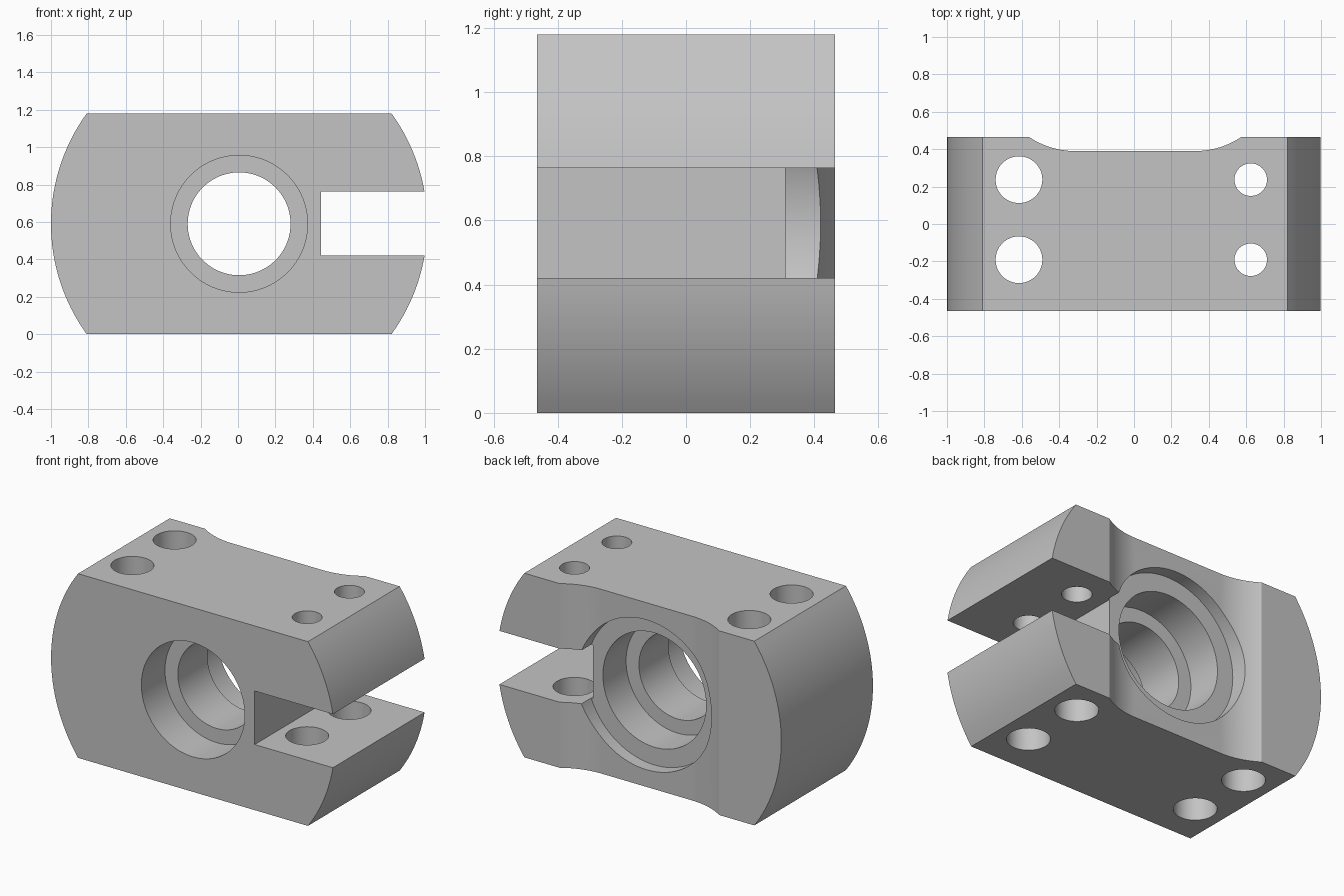
import bpy, bmesh, math
from mathutils import Matrix

cube = bpy.data.objects.get("Cube")
if cube:
    bpy.data.objects.remove(cube, do_unlink=True)

CX = 0.006            # axis of the bore and of the rounded ends
HEIGHT, DEPTH = 1.18, 0.464
MID = HEIGHT / 2
END_R = 1.006
SLOT_X, SLOT_LOW, SLOT_TOP = 0.443, 0.42, 0.763

grey = bpy.data.materials.new("machined_grey")
grey.use_nodes = True
colour = (0.55, 0.55, 0.55, 1)
grey.diffuse_color = colour
grey.node_tree.nodes["Principled BSDF"].inputs["Base Color"].default_value = colour


def finish(bm, name):
    bmesh.ops.recalc_face_normals(bm, faces=bm.faces)
    mesh = bpy.data.meshes.new(name)
    bm.to_mesh(mesh)
    bm.free()
    mesh.materials.append(grey)
    obj = bpy.data.objects.new(name, mesh)
    bpy.context.collection.objects.link(obj)
    return obj


def prism(name, points, direction):
    """Extrude a closed outline of 3D points along a direction."""
    bm = bmesh.new()
    face = bm.faces.new([bm.verts.new(p) for p in points])
    out = bmesh.ops.extrude_face_region(bm, geom=[face])
    moved = [v for v in out["geom"] if isinstance(v, bmesh.types.BMVert)]
    bmesh.ops.translate(bm, verts=moved, vec=direction)
    return finish(bm, name)


def lathe(name, steps, matrix, sides=96):
    """Solid of revolution around local z from (height, radius) steps."""
    bm = bmesh.new()
    rings = []
    for h, r in steps:
        rings.append([bm.verts.new((r * math.cos(math.tau * i / sides),
                                    r * math.sin(math.tau * i / sides), h))
                      for i in range(sides)])
    for a, b in zip(rings, rings[1:]):
        for i in range(sides):
            j = (i + 1) % sides
            bm.faces.new((a[i], a[j], b[j], b[i]))
    bm.faces.new(rings[0])
    bm.faces.new(rings[-1])
    bm.transform(matrix)
    return finish(bm, name)


def cut(target, cutter):
    cutter.hide_render = True
    mod = target.modifiers.new("cut", "BOOLEAN")
    mod.operation = "DIFFERENCE"
    mod.solver = "EXACT"
    mod.object = cutter
    bpy.context.view_layer.objects.active = target
    bpy.ops.object.modifier_apply(modifier=mod.name)
    bpy.data.objects.remove(cutter, do_unlink=True)


def end_arc(z_from, z_to, side, count):
    """Points along the rounded end between two heights."""
    a, b = (math.asin((z - MID) / END_R) for z in (z_from, z_to))
    angles = [a + (b - a) * i / count for i in range(count + 1)]
    return [(CX + side * END_R * math.cos(t), -DEPTH, MID + END_R * math.sin(t))
            for t in angles]


# Block with rounded ends and a slot open to one end
outline = (end_arc(0, SLOT_LOW, 1, 12)
           + [(SLOT_X, -DEPTH, SLOT_LOW), (SLOT_X, -DEPTH, SLOT_TOP)]
           + end_arc(SLOT_TOP, HEIGHT, 1, 12)
           + end_arc(HEIGHT, 0, -1, 32))
body = prism("clamp_body", outline, (0, 2 * DEPTH, 0))

# Shallow relief across the back, with curved run-outs
FLAT_Y, FLAT_X, RUN_R = 0.39, 0.32, 0.444
sweep = math.radians(40)
run = [(FLAT_X + RUN_R * math.sin(sweep * i / 16),
        FLAT_Y + RUN_R * (1 - math.cos(sweep * i / 16))) for i in range(17)]
relief = [(CX + x, y, -0.1) for x, y in run]
relief += [(CX - x, y, -0.1) for x, y in reversed(run)]
cut(body, prism("relief_cutter", relief, (0, 0, HEIGHT + 0.2)))

# Stepped bore: front seat, inner web, rear seat and wide rear recess
bore = [(-0.6, 0.366), (-0.225, 0.366), (-0.225, 0.275), (0.075, 0.275),
        (0.075, 0.366), (0.31, 0.366), (0.31, 0.48), (0.6, 0.48)]
to_back = Matrix.Translation((CX, 0, MID)) @ Matrix.Rotation(-math.pi / 2, 4, "X")
cut(body, lathe("bore_cutter", bore, to_back))

# Bolt holes: plain at one end, narrower in the upper jaw at the other
plain = [(-0.1, 0.125), (HEIGHT + 0.1, 0.125)]
stepped = [(-0.1, 0.125), (MID, 0.125), (MID, 0.087), (HEIGHT + 0.1, 0.087)]
for x, steps in ((-0.615, plain), (0.624, stepped)):
    for y in (0.237, -0.191):
        cut(body, lathe("bolt_cutter", steps, Matrix.Translation((x, y, 0)), 48))

# Smooth the curved walls, keep the machined edges sharp
bpy.ops.object.select_all(action="DESELECT")
body.select_set(True)
bpy.context.view_layer.objects.active = body
bpy.ops.object.shade_smooth_by_angle(angle=math.radians(20))
